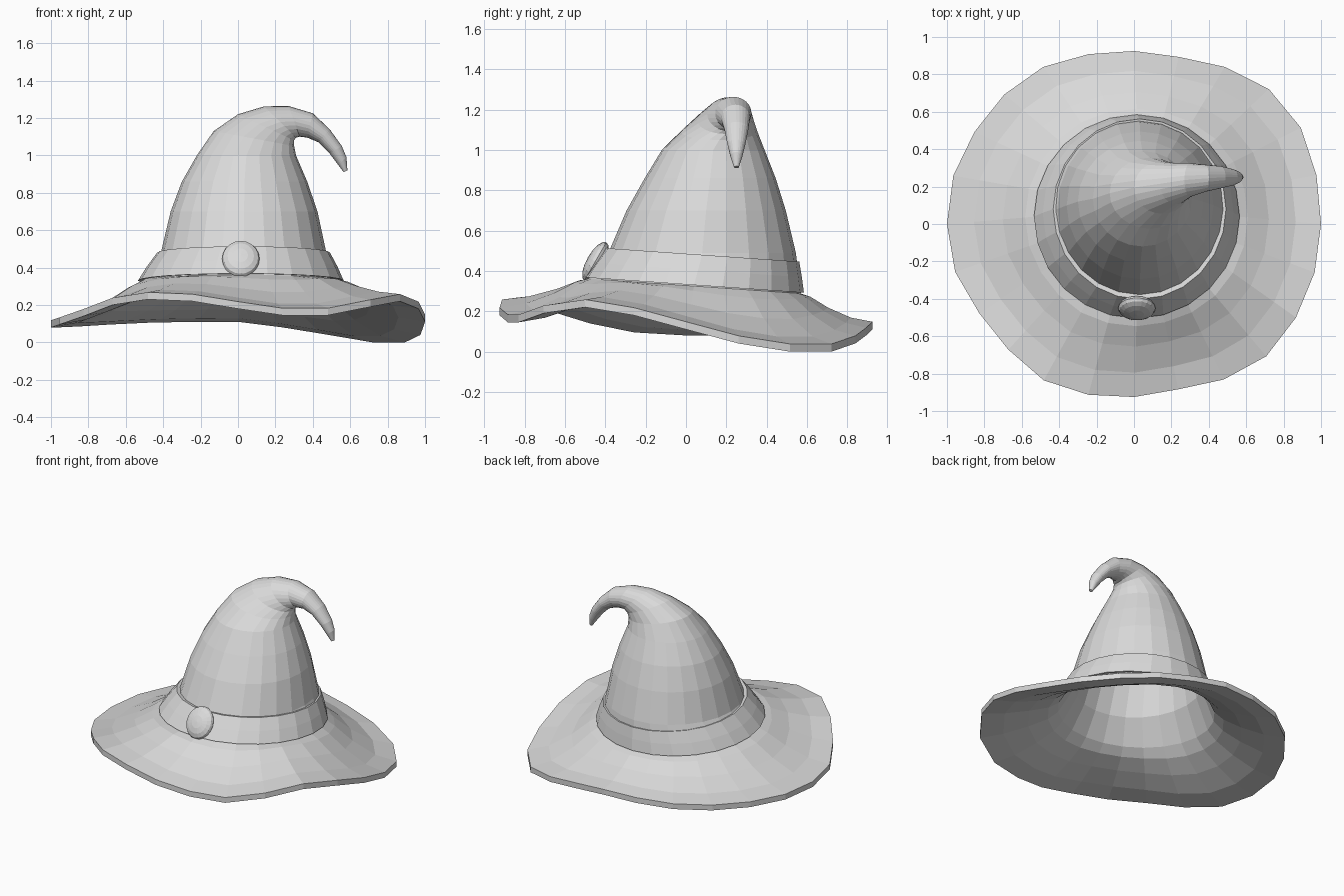
import bpy, bmesh
from math import sin, cos, pi
from mathutils import Vector

cube = bpy.data.objects.get("Cube")
if cube:
    bpy.data.objects.remove(cube)

SIDES = 24
ANGLES = [2 * pi * i / SIDES for i in range(SIDES)]

felt = bpy.data.materials.new("light_grey")
felt.use_nodes = True
colour = (0.7, 0.7, 0.7, 1)
felt.diffuse_color = colour
felt.node_tree.nodes["Principled BSDF"].inputs["Base Color"].default_value = colour


def add_object(name, bm):
    bmesh.ops.recalc_face_normals(bm, faces=bm.faces[:])
    mesh = bpy.data.meshes.new(name)
    bm.to_mesh(mesh)
    bm.free()
    mesh.materials.append(felt)
    obj = bpy.data.objects.new(name, mesh)
    bpy.context.collection.objects.link(obj)
    return obj


def loft(name, rings, closed=False):
    """Skin a list of rings; join the last to the first, or cap both ends."""
    bm = bmesh.new()
    loops = [[bm.verts.new(p) for p in ring] for ring in rings]
    pairs = list(zip(loops, loops[1:]))
    if closed:
        pairs.append((loops[-1], loops[0]))
    else:
        bm.faces.new(loops[0])
        bm.faces.new(loops[-1])
    for a, b in pairs:
        for i in range(SIDES):
            j = (i + 1) % SIDES
            bm.faces.new((a[i], a[j], b[j], b[i]))
    return add_object(name, bm)


def tilted_ring(cx, cy, z, rx, ry, slope=-0.07):
    """Ellipse leaning down towards the back."""
    return [Vector((cx + rx * cos(a), cy + ry * sin(a), z + slope * ry * sin(a)))
            for a in ANGLES]


def section(xo, zo, xi, zi, cy, ry, scale=1):
    """Crown section between an outer and an inner side point."""
    outer, inner = Vector((xo, cy, zo)), Vector((xi, cy, zi))
    mid, half = (outer + inner) / 2, (inner - outer) / 2 * scale
    return [mid + half * cos(a) + Vector((0, ry * scale * sin(a), 0)) for a in ANGLES]


# Crown sections from the bent tip down to the band
crown = [
    (.585, .92, .565, .91, .25, .012),
    (.58, .99, .535, .95, .25, .03),
    (.555, 1.05, .49, 1.01, .25, .045),
    (.49, 1.14, .43, 1.07, .25, .06),
    (.4, 1.225, .37, 1.095, .245, .072),
    (.27, 1.264, .33, 1.1, .235, .09),
    (.14, 1.262, .31, 1.095, .215, .11),
    (0, 1.22, .3, 1.08, .195, .14),
    (-.13, 1.13, .3, 1.05, .165, .19),
    (-.22, 1, .31, 1, .135, .255),
    (-.3, .86, .37, .86, .12, .325),
    (-.36, .7, .425, .7, .1, .395),
    (-.41, .49, .47, .49, .08, .465),
]

# Wavy brim edge: radius and height every fifteen degrees
radius = [1, 1.01, 1.03, 1.02, .97, .925, .925, .94, .97, .98, .985, 1,
          1, .99, .955, .95, .965, .945, .925, .915, .96, 1, 1, 1]
height = [.13, .06, .02, .02, .06, .1, .13, .13, .125, .115, .105, .1,
          .1, .115, .16, .22, .25, .24, .2, .165, .165, .21, .24, .2]
edge = [Vector((r * cos(a), r * sin(a), z)) for a, r, z in zip(ANGLES, radius, height)]


def brim_ring(base, t, lift):
    """Ring part of the way out along the flared brim."""
    drop = 1 - (1 - t) ** 1.7
    ring = []
    for b, e in zip(base, edge):
        p = b.lerp(e, t)
        p.z = b.z + (e.z - b.z) * drop + lift
        ring.append(p)
    return ring


# Hat body: outer crown, brim top, brim underside, hollow inside
steps = [0.13, 0.38, 0.7, 1]
base = tilted_ring(.015, .04, .325, .535, .53)
under = tilted_ring(.015, .04, .31, .51, .505)
rings = [section(*s) for s in crown]
rings.append(base)
rings += [brim_ring(base, t, 0.018) for t in steps]
rings += [brim_ring(under, t, -0.02) for t in reversed(steps)]
rings.append(under)
rings += [section(*s, scale=0.93) for s in reversed(crown[8:])]
loft("hat_body", rings)

# Band around the crown
loft("hat_band", [
    tilted_ring(.015, .04, .33, .55, .545),
    tilted_ring(.022, .06, .405, .51, .515),
    tilted_ring(.03, .08, .48, .462, .482),
    tilted_ring(.03, .08, .475, .435, .455),
    tilted_ring(.015, .04, .33, .515, .51),
], closed=True)

# Round button on the front of the band
bm = bmesh.new()
bmesh.ops.create_uvsphere(bm, u_segments=20, v_segments=8, radius=1)
button = add_object("band_button", bm)
button.scale = (0.1, 0.11, 0.042)
button.rotation_euler = (1.05, 0, 0)
button.location = (0.015, -0.45, 0.447)
